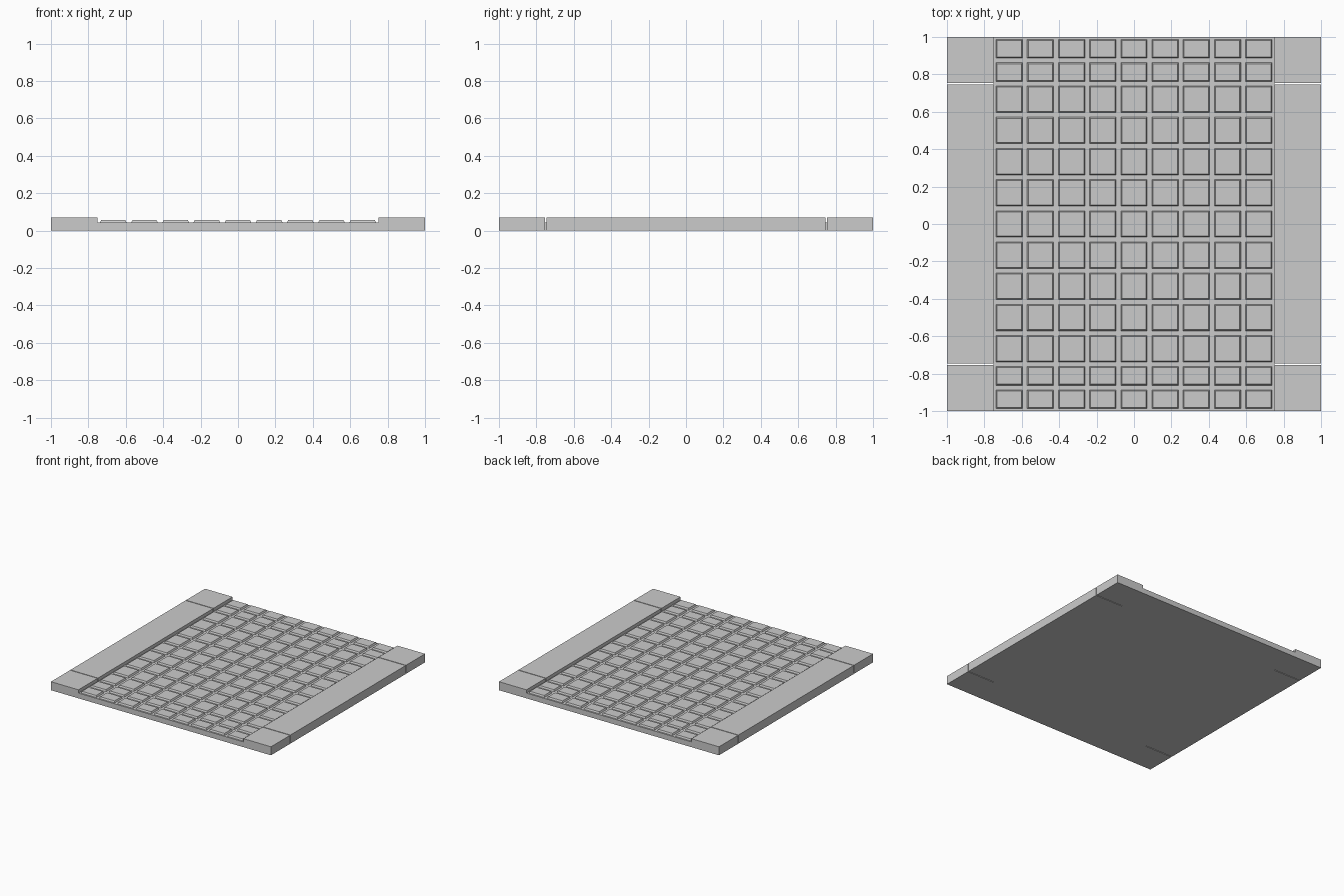
import bpy
import bmesh

if "Cube" in bpy.data.objects:
    bpy.data.objects.remove(bpy.data.objects["Cube"], do_unlink=True)

stone = bpy.data.materials.new("grey_stone")
stone.use_nodes = True
GREY = (0.6, 0.6, 0.6, 1)
stone.diffuse_color = GREY
stone.node_tree.nodes["Principled BSDF"].inputs["Base Color"].default_value = GREY

EDGE = 0.75        # half width of the paved strip
KERB_TOP = 0.07
SLAB_TOP = 0.043
TILE_TOP = 0.056
GAP = 0.025        # groove between tiles
CHAMFER = 0.006
JOINT = 0.003      # half gap between kerb stones


def add_block(bm, x0, x1, y0, y1, z0, z1, taper=0.0):
    """Box whose top is drawn in by taper on every side."""
    rings = []
    for z, t in ((z0, 0), (z1, taper)):
        rings.append([bm.verts.new(p) for p in (
            (x0 + t, y0 + t, z), (x1 - t, y0 + t, z),
            (x1 - t, y1 - t, z), (x0 + t, y1 - t, z))])
    low, high = rings
    bm.faces.new(low[::-1])
    bm.faces.new(high)
    for i in range(4):
        j = (i + 1) % 4
        bm.faces.new((low[i], low[j], high[j], high[i]))


def finish(bm, name):
    mesh = bpy.data.meshes.new(name)
    bm.to_mesh(mesh)
    bm.free()
    mesh.materials.append(stone)
    obj = bpy.data.objects.new(name, mesh)
    bpy.context.collection.objects.link(obj)


# Base slab under the paving
bm = bmesh.new()
add_block(bm, -EDGE, EDGE, -1, 1, 0, SLAB_TOP)
finish(bm, "base_slab")

# Paving tiles: nine square rows with two shorter rows at each end
cell = 2 * EDGE / 9
short = (1 - EDGE) / 2
bm = bmesh.new()
y = -1.0
for depth in [short] * 2 + [cell] * 9 + [short] * 2:
    for col in range(9):
        x = -EDGE + col * cell
        add_block(bm, x + GAP / 2, x + cell - GAP / 2,
                  y + GAP / 2, y + depth - GAP / 2,
                  SLAB_TOP, TILE_TOP, CHAMFER)
    y += depth
finish(bm, "paving_tiles")

# Raised kerbs: a long stone with a corner stone at each end
for side, x0, x1 in (("left", EDGE, 1), ("right", -1, -EDGE)):
    for part, y0, y1 in (("front_corner", -1, -EDGE - JOINT),
                         ("kerb", -EDGE + JOINT, EDGE - JOINT),
                         ("back_corner", EDGE + JOINT, 1)):
        bm = bmesh.new()
        add_block(bm, x0, x1, y0, y1, 0, KERB_TOP)
        finish(bm, f"{side}_{part}")
